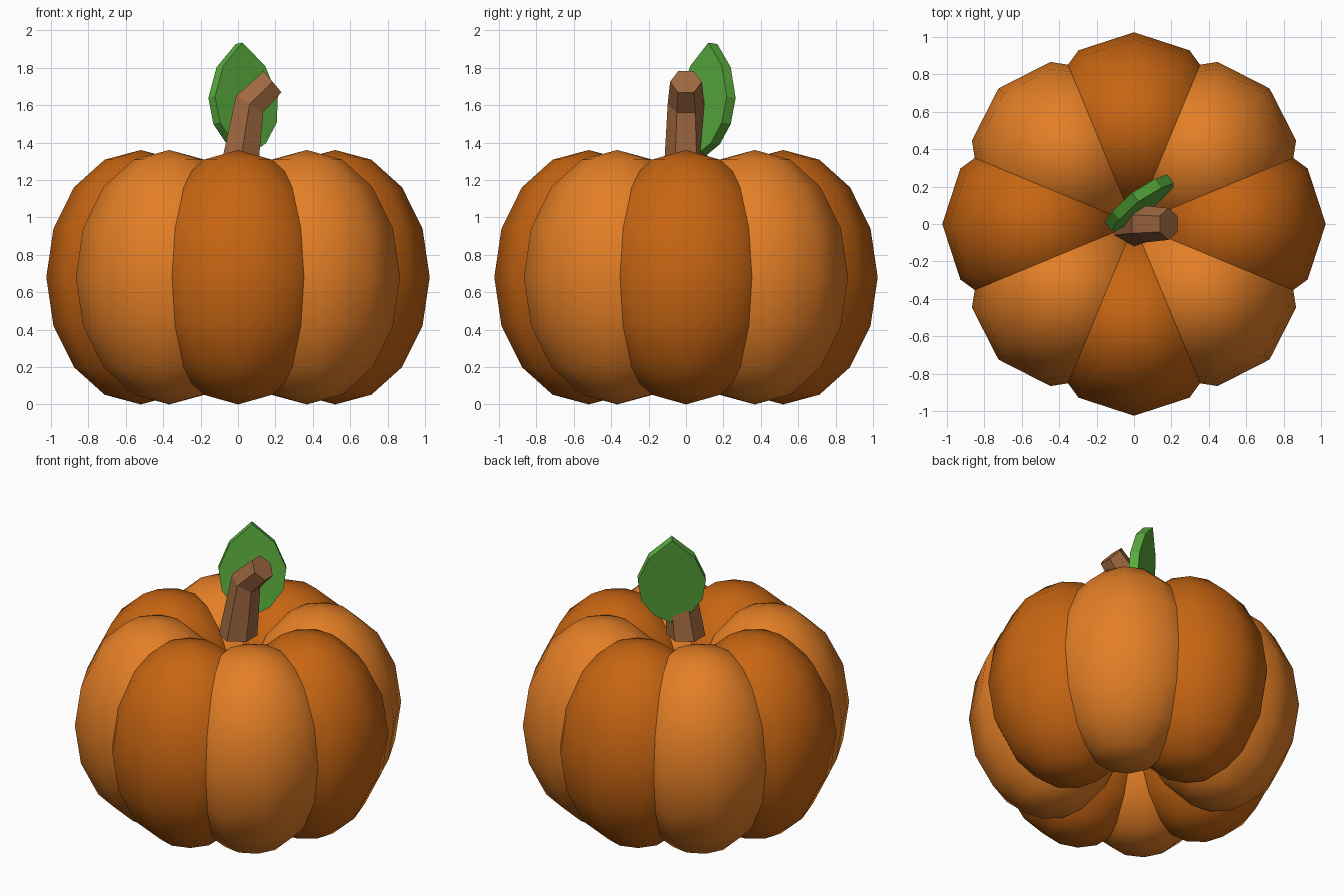
import bpy, bmesh
from math import radians, cos, sin, pi
from mathutils import Vector, Matrix

cube = bpy.data.objects.get("Cube")
if cube:
    bpy.data.objects.remove(cube, do_unlink=True)


def material(name, rgb):
    m = bpy.data.materials.new(name)
    m.use_nodes = True
    col = (*rgb, 1)
    m.diffuse_color = col
    bsdf = next(n for n in m.node_tree.nodes if n.type == 'BSDF_PRINCIPLED')
    bsdf.inputs["Base Color"].default_value = col
    return m


def add_object(name, bm, mat, smooth=False):
    bmesh.ops.recalc_face_normals(bm, faces=bm.faces)
    for f in bm.faces:
        f.smooth = smooth
    mesh = bpy.data.meshes.new(name)
    bm.to_mesh(mesh)
    bm.free()
    mesh.materials.append(mat)
    obj = bpy.data.objects.new(name, mesh)
    bpy.context.collection.objects.link(obj)
    return obj


dark_orange = material("dark orange", (0.57, 0.13, 0.006))
light_orange = material("light orange", (0.77, 0.21, 0.019))
brown = material("stem brown", (0.35, 0.14, 0.052))
green = material("leaf green", (0.10, 0.41, 0.046))

# Eight overlapping ellipsoid lobes, alternating in colour
for i in range(8):
    bm = bmesh.new()
    bmesh.ops.create_uvsphere(bm, u_segments=10, v_segments=8, radius=1)
    place = (Matrix.Rotation(i * pi / 4, 4, 'Z')
             @ Matrix.Translation((0.52, 0, 0.68))
             @ Matrix.Diagonal((0.505, 0.505, 0.68, 1))
             @ Matrix.Rotation(pi / 10, 4, 'Z'))
    bmesh.ops.transform(bm, matrix=place, verts=bm.verts)
    add_object(f"lobe_{i + 1}", bm, light_orange if i % 2 else dark_orange, True)

# Bent six-sided stem: centre x, centre z, radius, tilt for each ring
rings = [(0, 1.22, 0.12, 0), (0.062, 1.605, 0.098, 32), (0.185, 1.725, 0.085, 50)]
bm = bmesh.new()
loops = []
for x, z, r, tilt in rings:
    turn = Matrix.Rotation(radians(tilt), 3, 'Y')
    loops.append([bm.verts.new(Vector((x, 0, z)) + turn @ Vector(
        (r * cos(a), r * sin(a), 0))) for a in (pi / 6 + k * pi / 3 for k in range(6))])
for low, high in zip(loops, loops[1:]):
    for k in range(6):
        n = (k + 1) % 6
        bm.faces.new((low[k], low[n], high[n], high[k]))
bm.faces.new(loops[0])
bm.faces.new(loops[-1])
add_object("stem", bm, brown)

# Thick leaf: half outline mirrored, extruded, then leaned back and turned
half = [(0, 0.60), (0.14, 0.475), (0.21, 0.31), (0.19, 0.17), (0.11, 0.06), (0, 0)]
outline = half + [(-u, v) for u, v in half[-2:0:-1]]
thick = 0.06
bm = bmesh.new()
face = bm.faces.new([bm.verts.new((u, -thick / 2, v)) for u, v in outline])
new = bmesh.ops.extrude_face_region(bm, geom=[face])["geom"]
bmesh.ops.translate(bm, vec=(0, thick, 0),
                    verts=[g for g in new if isinstance(g, bmesh.types.BMVert)])
leaf = add_object("leaf", bm, green)
leaf.matrix_world = (Matrix.Translation((0.05, 0.085, 1.335))
                     @ Matrix.Rotation(radians(37), 4, 'Z')
                     @ Matrix.Rotation(radians(-7), 4, 'X'))
